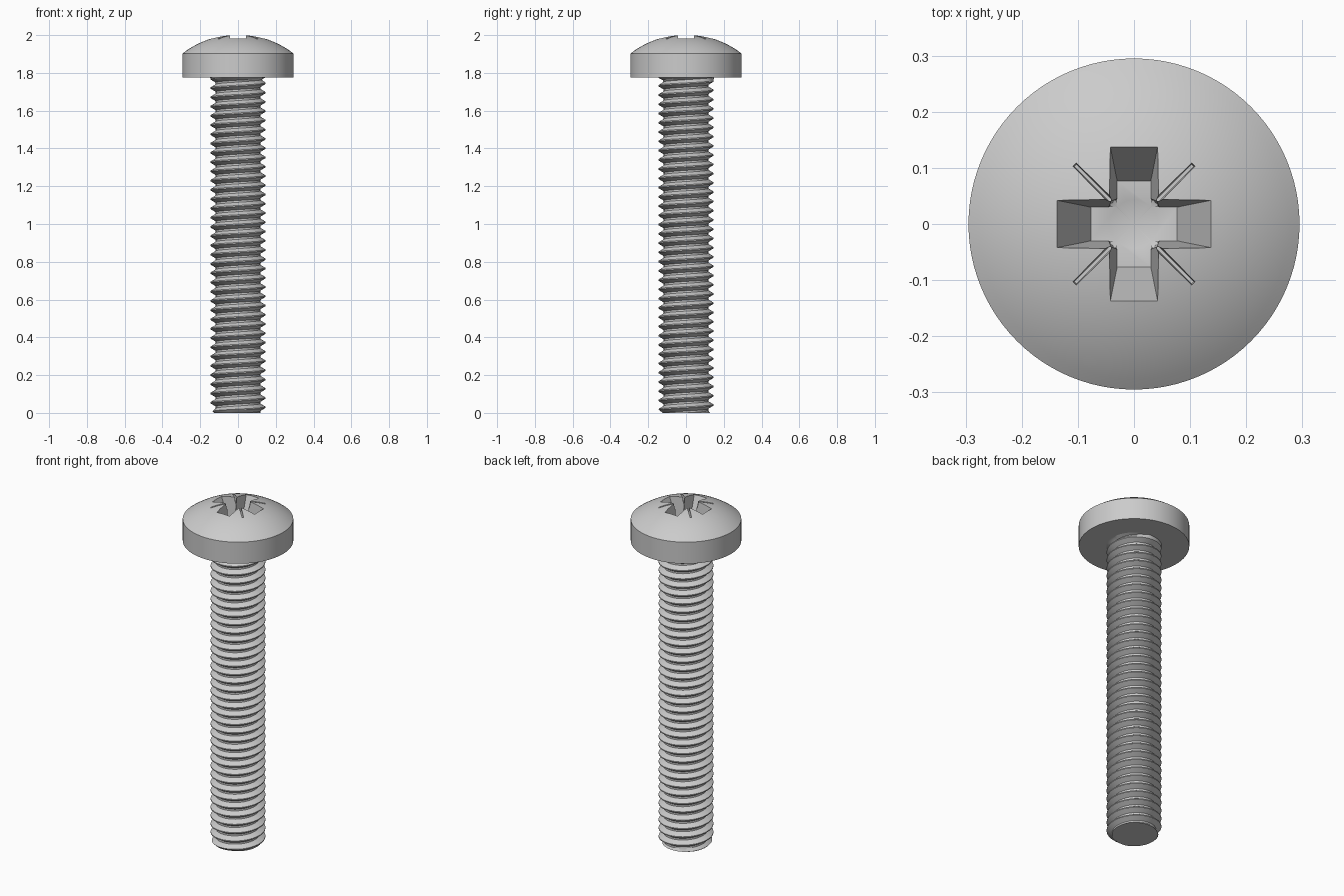
import bpy, bmesh, math
from math import sin, cos, pi

if "Cube" in bpy.data.objects:
    bpy.data.objects.remove(bpy.data.objects["Cube"])

HEAD_Z, RIM_Z, TOP_Z, HEAD_R = 1.775, 1.902, 2.003, 0.295
PITCH, ROOT, CREST = 0.049, 0.118, 0.146


def make(name, bm):
    bmesh.ops.recalc_face_normals(bm, faces=bm.faces)
    me = bpy.data.meshes.new(name)
    bm.to_mesh(me)
    bm.free()
    ob = bpy.data.objects.new(name, me)
    bpy.context.collection.objects.link(ob)
    return ob


def lathe(name, profile, n):
    """Spin an (r, z) profile that starts and ends on the axis."""
    bm = bmesh.new()
    vs = [bm.verts.new((r, 0, z)) for r, z in profile]
    es = [bm.edges.new(p) for p in zip(vs, vs[1:])]
    bmesh.ops.spin(bm, geom=vs + es, cent=(0, 0, 0), axis=(0, 0, 1),
                   angle=2 * pi, steps=n, use_merge=False)
    bmesh.ops.remove_doubles(bm, verts=bm.verts, dist=1e-5)
    return make(name, bm)


def tapered_box(name, bottom, top, z0, z1, angle):
    """Box with different half sizes at the bottom and the top, turned about z."""
    bm = bmesh.new()
    rings = []
    for (hx, hy), z in ((bottom, z0), (top, z1)):
        ring = []
        for sx, sy in ((-1, -1), (1, -1), (1, 1), (-1, 1)):
            x, y = sx * hx, sy * hy
            ring.append(bm.verts.new((x * cos(angle) - y * sin(angle),
                                      x * sin(angle) + y * cos(angle), z)))
        rings.append(ring)
    a, b = rings
    bm.faces.new(a)
    bm.faces.new(b)
    for i in range(4):
        j = (i + 1) % 4
        bm.faces.new((a[i], a[j], b[j], b[i]))
    return make(name, bm)


# Domed pan head
h = TOP_Z - RIM_Z
R = (HEAD_R ** 2 + h ** 2) / (2 * h)
arc = math.asin(HEAD_R / R)
profile = [(0, HEAD_Z), (HEAD_R, HEAD_Z)]
profile += [(R * sin(arc * (1 - i / 14)), TOP_Z - R + R * cos(arc * (1 - i / 14)))
            for i in range(15)]
head = lathe("head", profile, 96)

# Cross recess: two tapered slots, a conical core and four thin diagonal marks
cutters = [lathe("core_cutter", [(0, 1.82), (0.054, 1.845), (0.06, 2.05), (0, 2.05)], 40)]
for k in range(2):
    cutters.append(tapered_box("slot_cutter", (0.077, 0.030), (0.166, 0.048),
                               1.84, 2.05, k * pi / 2))
    cutters.append(tapered_box("mark_cutter", (0.148, 0.003), (0.155, 0.007),
                               1.963, 2.03, pi / 4 + k * pi / 2))
bpy.context.view_layer.objects.active = head
for c in cutters:
    mod = head.modifiers.new("recess", 'BOOLEAN')
    mod.operation, mod.solver, mod.object = 'DIFFERENCE', 'EXACT', c
    bpy.ops.object.modifier_apply(modifier=mod.name)
    bpy.data.objects.remove(c)


# Threaded shank: helical grid with chamfered tip and a fillet under the head
def thread_radius(angle, z):
    t = (z / PITCH - angle / (2 * pi)) % 1
    rise = max(0, min(1, (0.4 - abs(t - 0.6)) / 0.34))
    r = ROOT + (CREST - ROOT) * rise
    r = min(r, 0.127 + z)
    d = 0.03 - (HEAD_Z - z)
    if d > 0:
        r = max(r, ROOT + 0.03 - math.sqrt(max(0, 0.03 ** 2 - d ** 2)))
    return r


SEG, TURNS = 64, int(HEAD_Z / PITCH) + 2
bm = bmesh.new()
columns = []
for j in range(SEG + 1):
    a = 2 * pi * j / SEG
    col = []
    for k in range(-2, TURNS):
        for f in (0, 0.2, 0.54, 0.66):
            z = max(0, min(HEAD_Z, (k + f + j / SEG) * PITCH))
            r = thread_radius(a, z)
            col.append(bm.verts.new((r * cos(a), r * sin(a), z)))
    columns.append(col)
for c0, c1 in zip(columns, columns[1:]):
    for i in range(len(c0) - 1):
        bm.faces.new((c0[i], c1[i], c1[i + 1], c0[i + 1]))
bmesh.ops.remove_doubles(bm, verts=bm.verts, dist=1e-5)
rim = [e for e in bm.edges if e.is_boundary and all(v.co.z < 1e-4 for v in e.verts)]
bmesh.ops.holes_fill(bm, edges=rim, sides=0)
shank = make("threaded_shank", bm)

bpy.ops.object.select_all(action='DESELECT')
for ob in (head, shank):
    ob.select_set(True)
bpy.context.view_layer.objects.active = head
bpy.ops.object.shade_smooth_by_angle(angle=math.radians(30))
